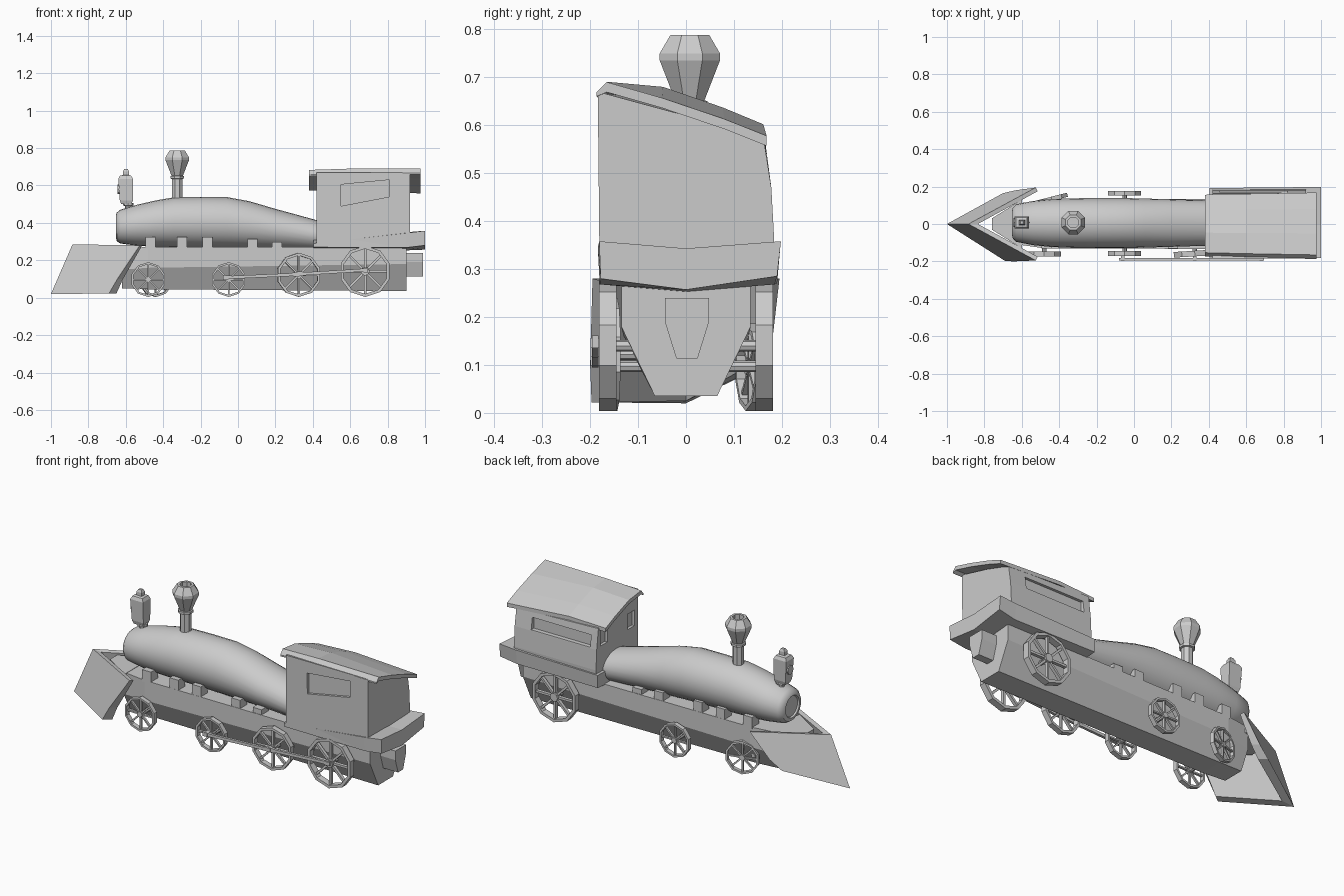
import bpy, bmesh
from math import sin, cos, pi
from mathutils import Matrix

if "Cube" in bpy.data.objects:
    bpy.data.objects.remove(bpy.data.objects["Cube"])


def loft(name, rings, cap=True, closed=False, smooth=False):
    """Skin a list of equal-length point rings into one mesh object."""
    bm = bmesh.new()
    vr = [[bm.verts.new(p) for p in r] for r in rings]
    n = len(vr[0])
    for a, b in zip(vr, vr[1:] + vr[:1] if closed else vr[1:]):
        for i in range(n):
            j = (i + 1) % n
            bm.faces.new((a[i], a[j], b[j], b[i]))
    if cap and not closed:
        bm.faces.new(vr[0][::-1])
        bm.faces.new(vr[-1])
    bmesh.ops.recalc_face_normals(bm, faces=bm.faces)
    me = bpy.data.meshes.new(name)
    bm.to_mesh(me)
    bm.free()
    ob = bpy.data.objects.new(name, me)
    bpy.context.collection.objects.link(ob)
    if smooth:
        bpy.ops.object.select_all(action='DESELECT')
        ob.select_set(True)
        bpy.context.view_layer.objects.active = ob
        bpy.ops.object.shade_smooth_by_angle(angle=0.6)
    return ob


def box(name, x0, x1, y0, y1, z0, z1):
    return loft(name, [[(x, y0, z0), (x, y1, z0), (x, y1, z1), (x, y0, z1)] for x in (x0, x1)])


def lathe(name, center, profile, n, turn=0.0, closed=False):
    """Turn (radius, height) points about a vertical axis."""
    cx, cy = center
    return loft(name, [[(cx + r * cos(turn + 2 * pi * i / n), cy + r * sin(turn + 2 * pi * i / n), z)
                        for i in range(n)] for r, z in profile], closed=closed)


def wheel(name, x, y, r, w, tilt=0.0):
    """Spoked wheel facing along y, standing on the ground plane."""
    h = w / 2
    parts = [lathe(name, (0, 0), [(r, -h), (r, h), (r * .88, h), (r * .88, -h)], 10,
                   turn=pi / 10, closed=True),
             lathe(name + "_hub", (0, 0), [(r * .17, -h), (r * .17, h)], 8)]
    for k in range(8):
        s = box(name + "_spoke", r * .12, r * .88, -r * .045, r * .045, -h * .5, h * .5)
        s.data.transform(Matrix.Rotation(k * pi / 4, 4, 'Z'))
        parts.append(s)
    m = (Matrix.Translation((x, y, r + .004)) @ Matrix.Rotation(tilt, 4, 'Z')
         @ Matrix.Rotation(pi / 2, 4, 'X'))
    for p in parts:
        p.data.transform(m)


# chassis: keel-shaped section along x
def keel(x, zb, wb, wm, zm):
    return [(x, -wb, zb), (x, wb, zb), (x, wm, zm), (x, wm, .27), (x, -wm, .27), (x, -wm, zm)]


loft("chassis", [keel(-.62, .05, .06, .11, .15), keel(-.48, .045, .065, .13, .16),
                 keel(.9, .035, .065, .135, .18)])
# front deck between the plough blades
loft("front_deck", [[(-.6, -.13, z), (-.6, .13, z), (-.76, .03, z), (-.76, -.03, z)] for z in (.23, .272)])

# boiler: x, top, bottom, half width; flat front with a raised ring
boiler = [(-.645, .435, .325, .055), (-.653, .44, .32, .06), (-.648, .455, .302, .082), (-.63, .47, .29, .1),
          (-.54, .497, .278, .118), (-.44, .52, .272, .128), (-.34, .537, .27, .132), (-.2, .539, .268, .134),
          (-.06, .538, .265, .134), (.06, .516, .262, .131), (.2, .475, .258, .127), (.43, .412, .25, .12)]
loft("boiler", [[(x, .005 + w * cos(a), (t + b) / 2 + (t - b) / 2 * sin(a))
                 for a in [2 * pi * i / 24 for i in range(24)]] for x, t, b, w in boiler], smooth=True)

# boiler brackets on both sides
for x, top in [(-.467, .325), (-.3, .325), (-.163, .325), (.077, .315), (.208, .298)]:
    for s in (-1, 1):
        y0, y1 = sorted((s * .07, s * .13))
        box("boiler_bracket", x - .027, x + .027, y0, y1, .26, top)

# chimney with funnel and hollow top
lathe("chimney", (-.325, .008),
      [(.03, .5), (.03, .635), (.04, .637), (.04, .65), (.033, .652), (.068, .735), (.068, .75),
       (.044, .788), (.03, .788), (.03, .73)], 8, turn=pi / 8)

# headlamp
lathe("lamp_post", (-.587, .008), [(.017, .44), (.017, .49), (.028, .493), (.028, .505), (.015, .51)], 8)
loft("lamp_body", [[(-.597 + dx + px * h, .008 + py * h, z)
                    for px, py in ((-1, -.85), (1, -.85), (1, .85), (-1, .85))]
                   for dx, h, z in [(0, .028, .5), (0, .035, .52), (-.004, .039, .635), (-.004, .03, .652),
                                    (-.002, .016, .656), (-.002, .016, .675), (-.002, .009, .688)]])
lens = lathe("lamp_lens", (0, 0), [(.025, -.006), (.025, .006)], 8)
lens.data.transform(Matrix.Translation((-.638, .008, .58)) @ Matrix.Rotation(pi / 2, 4, 'Y'))

# plough: two thick slanted blades; the far one is cut higher at its lower corner
for s, kink, low in ((-1, (-.645, .2, .1), (-.69, .197, .022)), (1, (-.635, .18, .15), (-.7, .165, .1))):
    outer = [(-1, 0, .02), (-.885, 0, .285), (-.525, s * .195, .28),
             (kink[0], s * kink[1], kink[2]), (low[0], s * low[1], low[2])]
    inner = [(-.925, 0, .025), (-.835, 0, .28), (-.515, s * .175, .275),
             (kink[0] + .03, s * (kink[1] - .028), kink[2]), (low[0] + .04, s * (low[1] - .03), low[2])]
    loft("plough_blade", [outer, inner])


# cab body, taller on the -y side
def cab_ring(x, dz):
    return [(x, -.18, .275), (x, .18, .275), (x, .184, .36), (x, .178, .47), (x, .163, .565 + dz),
            (x, 0, .62 + dz), (x, -.184, .67)]


cab = loft("cab", [cab_ring(.42, .018), cab_ring(.92, 0)])


def window(name, rings):
    c = loft(name, rings)
    c.hide_render = True
    c.hide_set(True)
    m = cab.modifiers.new(name, 'BOOLEAN')
    m.object = c
    m.operation = 'DIFFERENCE'
    m.solver = 'EXACT'


# recessed side and front windows
window("window_cut_near", [[(.55, y, .49), (.81, y, .54), (.81, y, .63), (.55, y, .605)] for y in (-.25, -.168)])
window("window_cut_far", [[(.46, y, .475), (.82, y, .475), (.82, y, .54), (.46, y, .54)] for y in (.153, .25)])
for y in (-.12, .115):
    window("window_cut_front", [[(x, y - .03, .48), (x, y + .03, .48), (x, y + .03, .565), (x, y - .03, .565)]
                                for x in (.38, .435)])

# roof: lopsided arched sheet with overhang
roof_top = [(-.187, .668), (-.165, .69), (-.05, .657), (.08, .613), (.168, .578)]
roof_ring = []
for x, lift, k in ((.38, .022, .93), (.6, .024, .96), (.975, 0, 1)):
    up = [(x, y * k, z + lift * min(1, (y + .165) / .12) - .007 * (x < .4)) for y, z in roof_top]
    low = [(a, b, c - (.021 if i else .008)) for i, (a, b, c) in enumerate(up)]
    roof_ring.append(up + low[::-1])
loft("cab_roof", roof_ring)

# flared footplate around the cab
loft("footplate", [
    [(.405, -.178, .27), (.405, 0, .255), (.405, .19, .27), (.405, .192, .34), (.405, 0, .335), (.405, -.178, .29)],
    [(.9, -.18, .268), (.9, 0, .253), (.9, .185, .268), (.9, .197, .35), (.9, 0, .343), (.9, -.184, .345)],
    [(1, -.178, .28), (1, 0, .257), (1, .19, .285), (1, .198, .358), (1, 0, .343), (1, -.181, .358)]])

# rear coupler block
loft("coupler", [[(x, -.044, .24), (x, .048, .24), (x, .048, .19), (x, .024, .113), (x, -.02, .113), (x, -.044, .19)]
                 for x in (.88, .99)])

# wheels: four on the -y side, three on the +y side
for x, y, r, w, t in [(-.48, -.16, .093, .025, 0), (-.05, -.158, .093, .027, 0), (.325, -.158, .118, .03, .06),
                      (.68, -.163, .137, .036, 0), (.68, .163, .137, .036, 0), (-.05, .165, .093, .025, 0),
                      (-.44, .135, .091, .022, .25)]:
    wheel("wheel", x, y, r, w, t)

# axles
for x, y0, y1, z in [(-.48, -.15, .1, .097), (-.05, -.15, .158, .097), (.325, -.15, 0, .122), (.68, -.155, .155, .14)]:
    a = lathe("axle", (0, 0), [(.012, y0), (.012, y1)], 8)
    a.data.transform(Matrix.Translation((x, 0, z)) @ Matrix.Rotation(-pi / 2, 4, 'X'))

# connecting rod with pins
rod = [(-.08, .108, .013), (-.03, .109, .008), (.28, .123, .008), (.325, .127, .013), (.37, .129, .008),
       (.65, .146, .008), (.695, .148, .013)]
loft("connecting_rod", [[(x, -.196, z - h), (x, -.182, z - h), (x, -.182, z + h), (x, -.196, z + h)]
                        for x, z, h in rod])
for x, z in [(-.06, .108), (.325, .127), (.68, .146)]:
    box("rod_pin", x - .01, x + .01, -.199, -.15, z - .01, z + .01)
